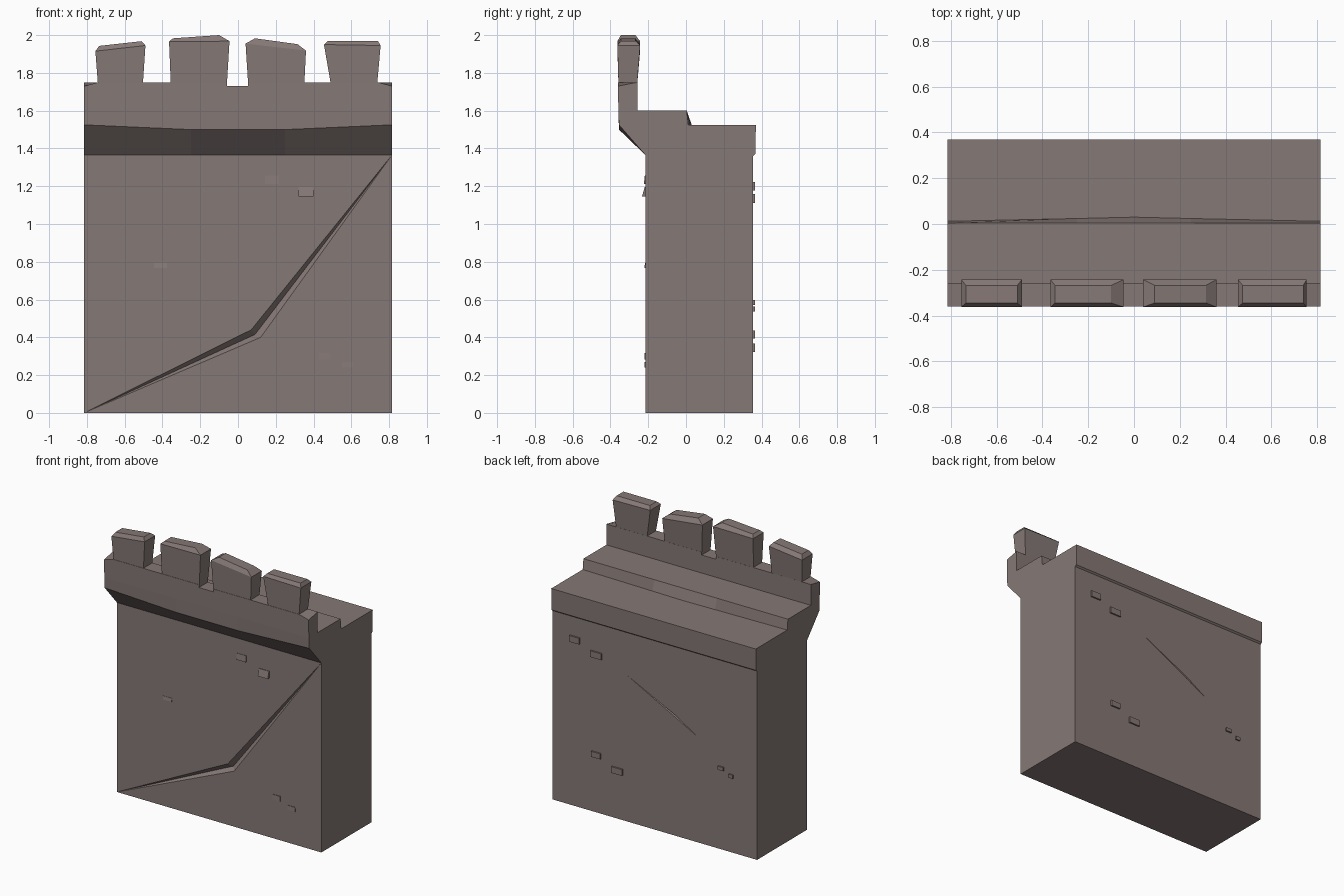
import bpy, bmesh
from mathutils import Vector

if "Cube" in bpy.data.objects:
    bpy.data.objects.remove(bpy.data.objects["Cube"])

stone = bpy.data.materials.new("warm grey stone")
stone.diffuse_color = (0.235, 0.190, 0.180, 1)
stone.use_nodes = True
stone.node_tree.nodes["Principled BSDF"].inputs["Base Color"].default_value = stone.diffuse_color

W, FRONT, BACK = 0.815, -0.215, 0.355


def finish(name, bm):
    bmesh.ops.remove_doubles(bm, verts=bm.verts, dist=1e-5)
    bmesh.ops.recalc_face_normals(bm, faces=bm.faces)
    me = bpy.data.meshes.new(name)
    bm.to_mesh(me)
    bm.free()
    me.materials.append(stone)
    ob = bpy.data.objects.new(name, me)
    bpy.context.collection.objects.link(ob)
    return ob


def face(bm, pts):
    # polygon from coordinates, skipping repeated neighbours
    out = []
    for p in map(Vector, pts):
        if not any((p - q).length < 1e-5 for q in out):
            out.append(p)
    if len(out) > 2:
        bm.faces.new([bm.verts.new(p) for p in out])


def loft(bm, rings, caps=True, closed=True):
    for a, b in zip(rings, rings[1:]):
        n = len(a)
        for i in range(n if closed else n - 1):
            j = (i + 1) % n
            face(bm, [a[i], a[j], b[j], b[i]])
    if caps:
        face(bm, rings[0])
        face(bm, rings[-1])


def cracked_face(bm, y, depth_y, top, start, upper, valley, lower, end):
    # rectangle split by a tapering V groove
    P = lambda p: (p[0], y, p[1])
    bl, br, tr, tl = map(P, [(-W, 0), (W, 0), (W, top), (-W, top)])
    s, u, l, e = map(P, (start, upper, lower, end))
    v = (valley[0], depth_y, valley[1])
    face(bm, [bl, s, u, e, tr, tl])
    face(bm, [bl, br, tr, e, l, s])
    for tri in ((s, u, v), (u, e, v), (s, v, l), (v, e, l)):
        face(bm, tri)


# Wall body: side profile swept along x, with slightly uneven overhang and step
bm = bmesh.new()
rings = []
for x, low, step in ((-W, 1.525, 0.012), (-0.25, 1.50, 0.024), (0, 1.50, 0.03),
                     (0.25, 1.50, 0.024), (W, 1.525, 0.012)):
    prof = [(FRONT, 1.365), (-0.355, low), (-0.358, 1.60), (0.004, 1.60),
            (step, 1.525), (0.37, 1.525), (0.367, 1.37), (BACK, 1.36)]
    rings.append([(x, y, z) for y, z in prof])
loft(bm, rings, caps=False, closed=False)
for x, ring in ((-W, rings[0]), (W, rings[-1])):
    face(bm, ring + [(x, BACK, 0), (x, FRONT, 0)])
face(bm, [(-W, FRONT, 0), (W, FRONT, 0), (W, BACK, 0), (-W, BACK, 0)])
# long front crack and short back crack
cracked_face(bm, FRONT, FRONT + 0.035, 1.365, (-W, 0), (0.07, 0.44),
             (0.09, 0.415), (0.12, 0.40), (W, 1.365))
cracked_face(bm, BACK, BACK - 0.015, 1.36, (-0.34, 0.76), (-0.17, 0.865),
             (-0.175, 0.855), (-0.18, 0.845), (0.235, 1.06))
finish("wall_body", bm)

# Parapet: notched in the middle, front corners worn down
bm = bmesh.new()
xs = [-W, -0.74, -0.06, -0.06, 0.055, 0.055, 0.74, W]
zf = [1.73, 1.75, 1.75, 1.73, 1.73, 1.75, 1.75, 1.73]
zb = [1.75, 1.75, 1.75, 1.73, 1.73, 1.75, 1.75, 1.75]
front = [(-W, -0.358, 1.60)] + [(x, -0.36, z) for x, z in zip(xs, zf)] + [(W, -0.358, 1.60)]
back = [(-W, -0.257, 1.60)] + [(x, -0.257, z) for x, z in zip(xs, zb)] + [(W, -0.257, 1.60)]
loft(bm, [front, back])
finish("parapet", bm)

# Merlons: flared blocks with chamfered, tilted tops
# (base x pair), (shoulder x, z, x, z), (top x, z, x, z)
merlons = [
    ((-0.74, -0.505), (-0.755, 1.915, -0.49, 1.945), (-0.735, 1.943, -0.51, 1.968)),
    ((-0.355, -0.06), (-0.365, 1.965, -0.045, 1.968), (-0.345, 1.983, -0.10, 2.0)),
    ((0.055, 0.35), (0.04, 1.955, 0.36, 1.918), (0.09, 1.983, 0.315, 1.952)),
    ((0.495, 0.735), (0.455, 1.95, 0.755, 1.945), (0.475, 1.97, 0.74, 1.97)),
]
for i, ((a, b), sh, tp) in enumerate(merlons, 1):
    bm = bmesh.new()
    loft(bm, [[(x0, y0, z0), (x1, y0, z1), (x1, y1, z1), (x0, y1, z0)]
              for x0, z0, x1, z1, y0, y1 in
              ((a, 1.72, b, 1.72, -0.357, -0.26), (*sh, -0.363, -0.243), (*tp, -0.345, -0.268))])
    finish(f"merlon_{i}", bm)


# Loose bricks: thin blocks barely proud of the wall, leaning out at the top or bottom
def brick(name, x, z, w, h, y, out_low, out_high):
    bm = bmesh.new()
    loft(bm, [[(x - w / 2, y + d, zz), (x + w / 2, y + d, zz),
               (x + w / 2, y - s, zz), (x - w / 2, y - s, zz)]
              for zz, d in ((z - h / 2, out_low), (z + h / 2, out_high))
              for s in [0.02 if d > 0 else -0.02]])
    finish(name, bm)


for i, (x, z, w, h, lo, hi) in enumerate([
        (0.18, 1.235, 0.075, 0.045, 0.008, 0.003), (0.36, 1.17, 0.08, 0.05, 0.018, 0.004),
        (0.46, 0.30, 0.06, 0.035, 0.006, 0.004), (0.58, 0.255, 0.06, 0.03, 0.006, 0.004),
        (-0.41, 0.78, 0.07, 0.025, 0.006, 0.002)], 1):
    brick(f"front_brick_{i}", x, z, w, h, FRONT, -lo, -hi)
for i, (x, z, w, h) in enumerate([
        (0.636, 1.20, 0.08, 0.045), (0.465, 1.135, 0.09, 0.045), (0.465, 0.415, 0.075, 0.04),
        (0.298, 0.345, 0.085, 0.045), (-0.53, 0.585, 0.045, 0.025), (-0.61, 0.55, 0.035, 0.025)], 1):
    brick(f"back_brick_{i}", x, z, w, h, BACK, 0.011, 0.011)
